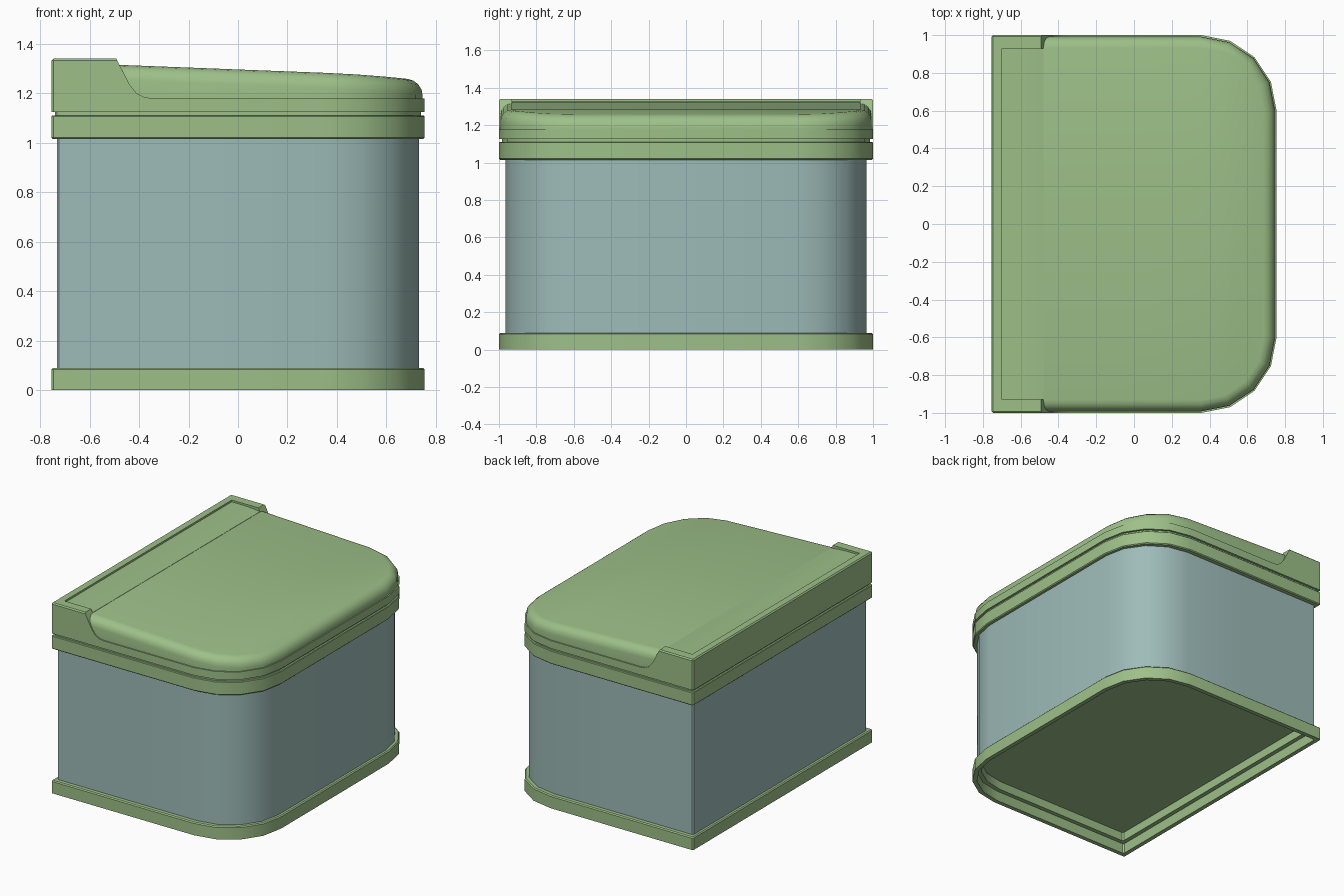
import bpy, bmesh, math

if "Cube" in bpy.data.objects:
    bpy.data.objects.remove(bpy.data.objects["Cube"])

HX, HY, R = 0.755, 1.0, 0.4


def material(name, rgb):
    m = bpy.data.materials.new(name)
    m.diffuse_color = (*rgb, 1)
    m.use_nodes = True
    m.node_tree.nodes["Principled BSDF"].inputs["Base Color"].default_value = m.diffuse_color
    return m


GREEN = material("green", (0.34, 0.53, 0.25))
TEAL = material("blue_grey", (0.34, 0.50, 0.48))


def outline(inset):
    """Box plan: square back (-x), faceted rounded corners at the front (+x)."""
    i, c = inset, 0.008
    half = [(-HX + i, HY - c - i), (-HX + c + i, HY - i)]
    half += [(x, HY - i) for x in (-0.6, -0.48, -0.1)]
    for k in range(5):
        a = math.pi / 2 - k * math.pi / 8
        half.append((HX - R + (R - i) * math.cos(a), HY - R + (R - i) * math.sin(a)))
    return [(x, -y) for x, y in half] + half[::-1]


def finish(name, bm, mat):
    bmesh.ops.recalc_face_normals(bm, faces=bm.faces[:])
    me = bpy.data.meshes.new(name)
    bm.to_mesh(me)
    bm.free()
    ob = bpy.data.objects.new(name, me)
    bpy.context.collection.objects.link(ob)
    me.materials.append(mat)
    bpy.ops.object.select_all(action='DESELECT')
    ob.select_set(True)
    bpy.context.view_layer.objects.active = ob
    bpy.ops.object.shade_smooth_by_angle(angle=math.radians(30))
    return ob


def loft(name, levels, mat, cap_first=False, cap_last=False, seams=()):
    """Stack outlines; each level is (inset, z) with z a number or function of x."""
    bm = bmesh.new()
    rings = []
    for inset, z in levels:
        rings.append([bm.verts.new((x, y, z(x) if callable(z) else z))
                      for x, y in outline(inset)])
    n = len(rings[0])
    for a, b in zip(rings, rings[1:]):
        for i in range(n):
            j = (i + 1) % n
            bm.faces.new((a[i], a[j], b[j], b[i]))
    for ring, wanted in ((rings[0], cap_first), (rings[-1], cap_last)):
        if wanted:
            for i in range(n // 2 - 1):
                bm.faces.new((ring[i], ring[i + 1], ring[n - 2 - i], ring[n - 1 - i]))
    bmesh.ops.recalc_face_normals(bm, faces=bm.faces[:])
    # panel seams running across the cap
    for s in seams:
        for e in bm.edges:
            if e.calc_length() > 1.5 and all(abs(v.co.x - s) < 0.01 for v in e.verts):
                e.smooth = False
    return finish(name, bm, mat)


# Base with stepped recess underneath
loft("base", [(0.06, 0.13), (0.06, 0.07), (0.03, 0.07), (0.03, 0.0), (0.0, 0.0),
              (0.0, 0.083), (0.007, 0.09), (0.04, 0.09)], GREEN, cap_first=True)

# Bin body
body = loft("body", [(0.023, 0.087), (0.023, 1.03)], TEAL)
body.scale.y = 0.989

# Collar and lid frame, separated by a shadow groove
loft("collar", [(0.06, 1.015), (0.006, 1.015), (0.0, 1.021), (0.0, 1.106), (0.004, 1.11),
                (0.015, 1.11), (0.015, 1.125), (0.0, 1.125), (0.0, 1.18), (0.06, 1.18)], GREEN)


# Sloping lid with rolled edge
def lid_height(x):
    z = 1.283 - 0.0386 * (x - 0.35)
    if x > 0.36:
        z -= 0.11 * (x - 0.36) ** 2
    return z


levels = [(0.008, 1.178)]
for k in range(5):
    t = k * math.pi / 8
    drop = 0.06 * (1 - math.sin(t))
    levels.append((0.008 + 0.06 * (1 - math.cos(t)), lambda x, d=drop: lid_height(x) - d))
loft("lid", levels, GREEN, cap_last=True, seams=(-0.48, 0.355))

# Hinge housing: two curved cheeks joined by a back wall
CHEEK = [(-HX, 1.18), (-0.35, 1.18), (-0.38, 1.185), (-0.41, 1.2), (-0.44, 1.238),
         (-0.465, 1.287), (-0.492, 1.34), (-HX, 1.34)]
WALL = [(-HX, 1.18), (-0.70, 1.18), (-0.70, 1.34), (-HX, 1.34)]
# Raised hinge panel sloping down onto the lid
PANEL = [(-0.70, 1.30), (-0.48, 1.30), (-0.48, 1.317), (-0.54, 1.324), (-0.60, 1.327),
         (-0.70, 1.327)]


def extrude_y(bm, profile, y0, y1):
    a = [bm.verts.new((x, y0, z)) for x, z in profile]
    b = [bm.verts.new((x, y1, z)) for x, z in profile]
    bm.faces.new(a)
    bm.faces.new(b[::-1])
    for i in range(len(a)):
        j = (i + 1) % len(a)
        bm.faces.new((a[i], a[j], b[j], b[i]))


def outer_edge(e):
    """Edges on the outside top rim or the vertical back corners."""
    p, q = (v.co for v in e.verts)
    top = min(p.z, q.z) > 1.33
    side = min(abs(p.y), abs(q.y)) > 0.99 and p.y * q.y > 0
    back = max(p.x, q.x) < -HX + 0.001
    return (top and (side or back)) or (side and back)


bm = bmesh.new()
for s in (-1, 1):
    extrude_y(bm, CHEEK, s * HY, s * 0.93)
extrude_y(bm, WALL, -0.93, 0.93)
bmesh.ops.bevel(bm, geom=[e for e in bm.edges if outer_edge(e)], offset=0.008,
                offset_type='OFFSET', segments=1, profile=0.5, affect='EDGES')
finish("hinge_housing", bm, GREEN)

bm = bmesh.new()
extrude_y(bm, PANEL, -0.93, 0.93)
finish("hinge_panel", bm, GREEN)
